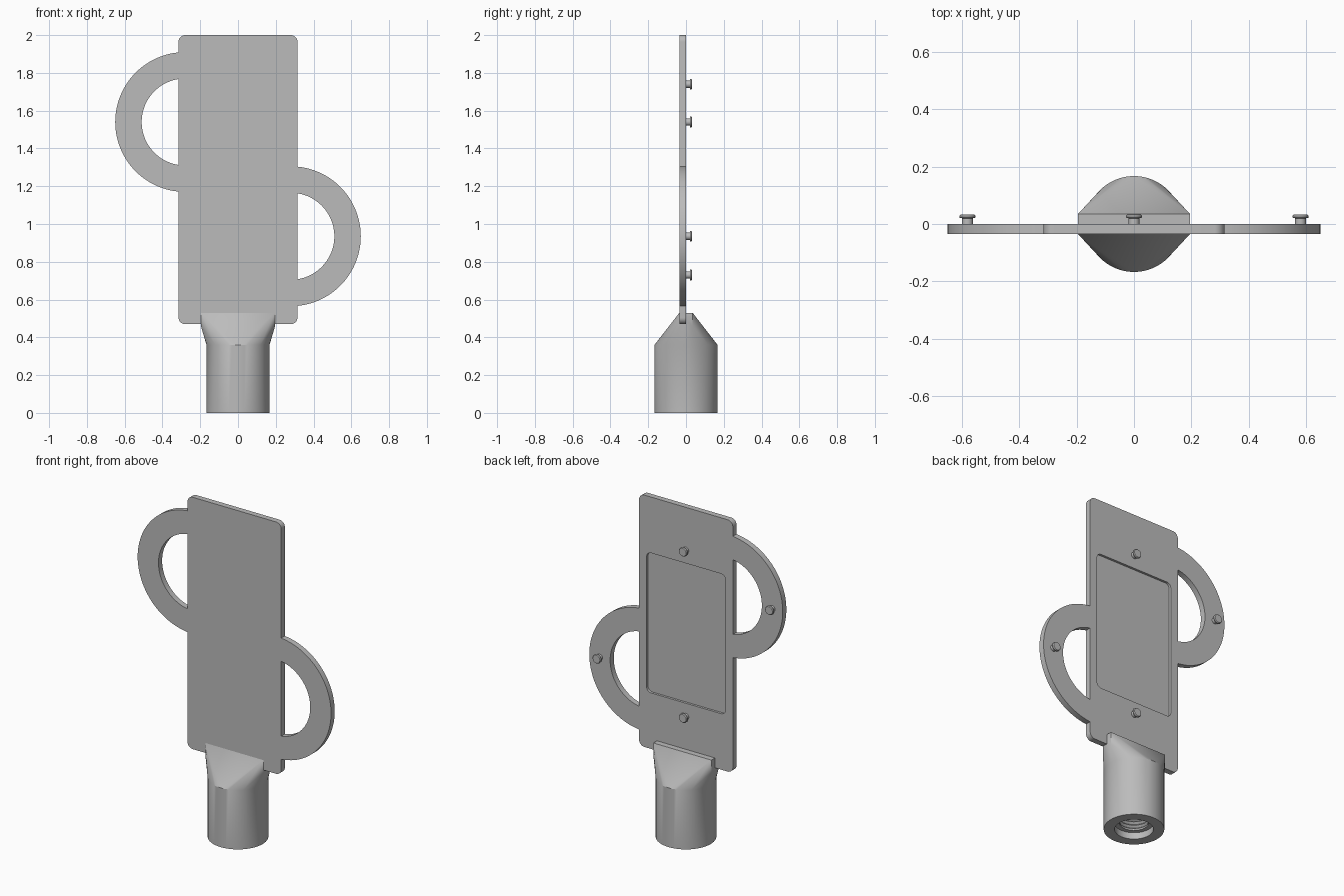
import bpy, bmesh, math
from mathutils import Vector

default = bpy.data.objects.get("Cube")
if default:
    bpy.data.objects.remove(default)

grey = bpy.data.materials.new("plain_grey")
grey.use_nodes = True
colour = (0.5, 0.5, 0.5, 1)
grey.diffuse_color = colour
grey.node_tree.nodes["Principled BSDF"].inputs["Base Color"].default_value = colour

HALF_W, BOTTOM, TOP = 0.315, 0.47, 2.0
MID_Z = (BOTTOM + TOP) / 2
FRONT, BACK = -0.035, 0.0


def finish(bm, name):
    bmesh.ops.recalc_face_normals(bm, faces=bm.faces)
    mesh = bpy.data.meshes.new(name)
    bm.to_mesh(mesh)
    bm.free()
    mesh.materials.append(grey)
    obj = bpy.data.objects.new(name, mesh)
    bpy.context.collection.objects.link(obj)
    return obj


def smooth(obj):
    bpy.ops.object.select_all(action='DESELECT')
    obj.select_set(True)
    bpy.context.view_layer.objects.active = obj
    bpy.ops.object.shade_smooth_by_angle(angle=math.radians(25))


def cut(obj, cutter):
    mod = obj.modifiers.new("cut", 'BOOLEAN')
    mod.operation, mod.solver, mod.object = 'DIFFERENCE', 'EXACT', cutter
    bpy.context.view_layer.objects.active = obj
    bpy.ops.object.modifier_apply(modifier=mod.name)
    bpy.data.objects.remove(cutter)


def slab(name, outline, y0, y1):
    """Extrude an x-z outline from y0 to y1."""
    bm = bmesh.new()
    face = bm.faces.new([bm.verts.new((x, y0, z)) for x, z in outline])
    new = bmesh.ops.extrude_face_region(bm, geom=[face])["geom"]
    verts = [v for v in new if isinstance(v, bmesh.types.BMVert)]
    bmesh.ops.translate(bm, verts=verts, vec=(0, y1 - y0, 0))
    return finish(bm, name)


def arc(cx, cz, r, a0, a1, n):
    return [(cx + r * math.cos(a0 + (a1 - a0) * i / n),
             cz + r * math.sin(a0 + (a1 - a0) * i / n)) for i in range(n + 1)]


def rounded_rect(hw, z0, z1, r):
    q = math.pi / 2
    corners = [(hw - r, z1 - r), (r - hw, z1 - r), (r - hw, z0 + r), (hw - r, z0 + r)]
    return [p for i, (x, z) in enumerate(corners) for p in arc(x, z, r, i * q, (i + 1) * q, 8)]


def lathe(name, profile, steps, along_y=False):
    """Spin (radius, height) pairs about z, or about y."""
    bm = bmesh.new()
    pts = [bm.verts.new((r, 0, h)) for r, h in profile]
    edges = [bm.edges.new(pair) for pair in zip(pts, pts[1:])]
    bmesh.ops.spin(bm, geom=pts + edges, cent=(0, 0, 0), axis=(0, 0, 1),
                   angle=math.tau, steps=steps)
    bmesh.ops.remove_doubles(bm, verts=bm.verts, dist=1e-5)
    if along_y:
        for v in bm.verts:
            v.co = Vector((v.co.x, v.co.z, -v.co.y))
    return finish(bm, name)


# Back plate with a shallow rounded recess on the rear face
plate = slab("plate", rounded_rect(HALF_W, BOTTOM, TOP, 0.035), FRONT, BACK)
cut(plate, slab("recess_cutter", rounded_rect(0.265, 0.81, 1.66, 0.03), BACK - 0.014, BACK + 0.05))
smooth(plate)

# Two open ring handles, meeting the plate edges
for side, cz, name in ((1, 0.935, "left_handle"), (-1, 1.54, "right_handle")):
    cx, outer, inner = 0.28, 0.37, 0.23
    ao = math.acos((HALF_W - cx) / outer)
    ai = math.acos((HALF_W - cx) / inner)
    outline = arc(cx, cz, outer, -ao, ao, 48) + arc(cx, cz, inner, ai, -ai, 48)
    smooth(slab(name, [(side * x, z) for x, z in outline], FRONT, BACK))

# Headed studs on the rear
stud_profile = [(0, -0.005), (0.019, -0.005), (0.019, 0.02), (0.028, 0.022),
                (0.028, 0.028), (0.024, 0.033), (0, 0.033)]
studs = {"upper_stud": (0, MID_Z + 0.505), "lower_stud": (0, MID_Z - 0.505),
         "left_handle_stud": (0.58, 0.935), "right_handle_stud": (-0.58, 1.54)}
for name, (x, z) in studs.items():
    stud = lathe(name, stud_profile, 24, along_y=True)
    stud.location = (x, 0, z)
    smooth(stud)

# Socket: round base blending into a flat clamp around the plate
bm = bmesh.new()
for z in (0, 0.36):
    bmesh.ops.create_circle(bm, segments=64, radius=0.167)
    for v in bm.verts[-64:]:
        v.co.z = z
base = list(bm.verts)
bottom, rim = base[:64], base[64:]
for x in (-0.195, 0.195):
    for y in (-0.035, 0.035):
        for z in (0.455, 0.53):
            rim.append(bm.verts.new((x, y, z)))
bmesh.ops.convex_hull(bm, input=rim)
floor = [f for f in bm.faces if all(abs(v.co.z - 0.36) < 1e-4 for v in f.verts)]
bmesh.ops.delete(bm, geom=floor, context='FACES')
for i in range(64):
    j = (i + 1) % 64
    bm.faces.new((bottom[i], bottom[j], rim[j], rim[i]))
bm.faces.new(bottom)
bmesh.ops.dissolve_limit(bm, angle_limit=0.002, verts=bm.verts, edges=bm.edges)
socket = finish(bm, "socket")

# Ribbed bore in the underside of the socket
bore = [(0, -0.05), (0.107, -0.05), (0.107, 0.04), (0.08, 0.04)]
for i in range(10):
    z = 0.05 + 0.022 * i
    bore += [(0.08, z), (0.092, z + 0.011)]
bore += [(0.08, 0.275), (0, 0.275)]
cut(socket, lathe("bore_cutter", bore, 48))
smooth(socket)
